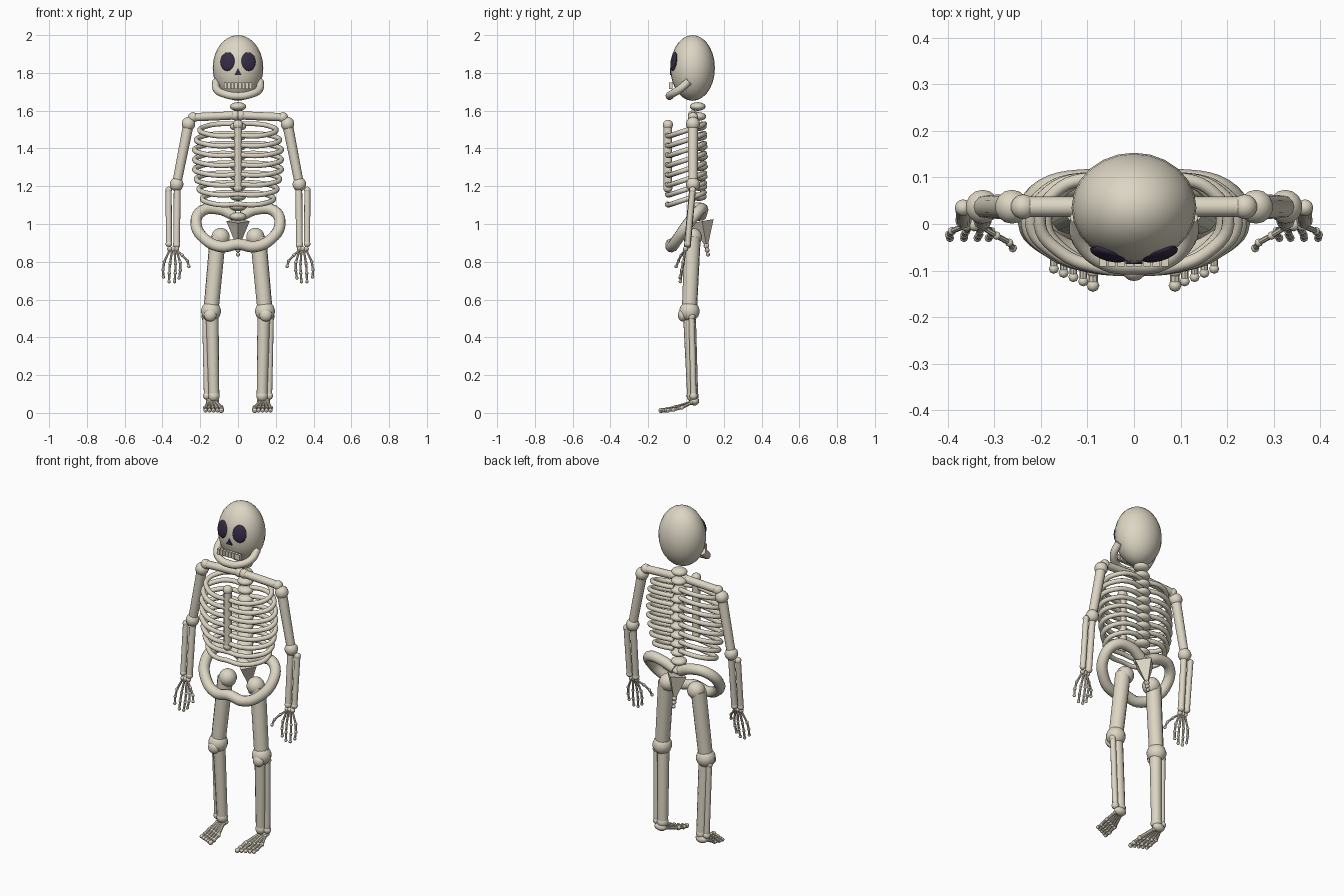
import bpy, bmesh, math
from mathutils import Vector, Matrix

if "Cube" in bpy.data.objects:
    bpy.data.objects.remove(bpy.data.objects["Cube"])


def material(name, col):
    m = bpy.data.materials.new(name)
    m.diffuse_color = (*col, 1)
    m.use_nodes = True
    m.node_tree.nodes["Principled BSDF"].inputs["Base Color"].default_value = m.diffuse_color
    return m


BONE = material("bone", (0.72, 0.67, 0.55))
DARK = material("dark_socket", (0.035, 0.025, 0.06))


def ball(bm, c, r, rot=None, seg=14):
    r = r if isinstance(r, tuple) else (r, r, r)
    m = Matrix.Translation(c) @ (rot or Matrix()) @ Matrix.Diagonal((*r, 1))
    bmesh.ops.create_uvsphere(bm, u_segments=seg, v_segments=max(8, seg // 2 + 2), radius=1, matrix=m)


def rod(bm, a, b, r1, r2=None, seg=12):
    a, b = Vector(a), Vector(b)
    q = (b - a).to_track_quat('Z', 'Y').to_matrix().to_4x4()
    bmesh.ops.create_cone(bm, cap_ends=True, segments=seg, radius1=r1, radius2=r1 if r2 is None else r2,
                          depth=(b - a).length, matrix=Matrix.Translation((a + b) / 2) @ q)


def bone(bm, a, b, r, knob):
    rod(bm, a, b, r)
    ball(bm, a, knob)
    ball(bm, b, knob)


def chain(bm, pts, r, knob):
    for a, b in zip(pts, pts[1:]):
        rod(bm, a, b, r, seg=8)
    for p in pts:
        ball(bm, p, knob, seg=8)


def finish(bm, name, mat=BONE):
    me = bpy.data.meshes.new(name)
    bm.to_mesh(me)
    bm.free()
    ob = bpy.data.objects.new(name, me)
    bpy.context.collection.objects.link(ob)
    smooth(ob, mat)


def smooth(ob, mat):
    ob.data.materials.clear()
    ob.data.materials.append(mat)
    bpy.ops.object.select_all(action='DESELECT')
    ob.select_set(True)
    bpy.context.view_layer.objects.active = ob
    bpy.ops.object.shade_smooth_by_angle(angle=math.radians(40))


def loop_tube(name, half, r, res=5):
    """Smooth tube through half and its mirror image; half ends on x = 0."""
    pts = half + [(-x, y, z) for x, y, z in reversed(half[:-1])]
    cu = bpy.data.curves.new(name, 'CURVE')
    cu.dimensions = '3D'
    cu.bevel_depth, cu.bevel_resolution, cu.resolution_u = r, 3, res
    cu.use_fill_caps = True
    sp = cu.splines.new('BEZIER')
    sp.bezier_points.add(len(pts) - 1)
    for bp, p in zip(sp.bezier_points, pts):
        bp.co = p
        bp.handle_left_type = bp.handle_right_type = 'AUTO'
    ob = bpy.data.objects.new(name, cu)
    bpy.context.collection.objects.link(ob)
    bpy.ops.object.select_all(action='DESELECT')
    ob.select_set(True)
    bpy.context.view_layer.objects.active = ob
    bpy.ops.object.convert(target='MESH')
    smooth(bpy.context.object, BONE)


# skull
bm = bmesh.new()
ball(bm, (0, 0.035, 1.826), (0.134, 0.118, 0.174), seg=24)
finish(bm, "skull")

# eye sockets and nose hole
bm = bmesh.new()
for s in (-1, 1):
    rot = Matrix.Rotation(s * 0.28, 4, 'Z') @ Matrix.Rotation(-0.15, 4, 'X')
    ball(bm, (s * 0.055, -0.064, 1.86), (0.041, 0.014, 0.05), rot, 16)
finish(bm, "eye_sockets", DARK)
bm = bmesh.new()
nose = [bm.verts.new((x, y, z)) for y in (-0.086, -0.06) for x, z in ((-0.018, 1.79), (0.018, 1.79), (0, 1.825))]
bmesh.ops.convex_hull(bm, input=nose)
finish(bm, "nose_hole", DARK)

# jaw and teeth
loop_tube("jaw", [(0.117, 0.015, 1.755), (0.112, -0.035, 1.712), (0.06, -0.08, 1.685), (0, -0.087, 1.677)], 0.021)
bm = bmesh.new()
for i in range(8):
    m = Matrix.Translation(((i - 3.5) * 0.019, -0.081, 1.732)) @ Matrix.Diagonal((0.016, 0.02, 0.032, 1))
    bmesh.ops.create_cube(bm, size=1, matrix=m)
finish(bm, "teeth")

# spine, sacrum and tailbone
bm = bmesh.new()
for i in range(12):
    ball(bm, (0, 0.062 + 0.012 * math.sin(i / 11 * math.pi), 1.622 - 0.053 * i), (0.045, 0.042, 0.023))
finish(bm, "vertebrae")
bm = bmesh.new()
rod(bm, (0, 0.085, 1.015), (0, 0.11, 0.875), 0.062, 0.004, 4)
finish(bm, "sacrum")
bm = bmesh.new()
for i in range(3):
    ball(bm, (0, 0.108 + 0.004 * i, 0.885 - 0.023 * i), 0.015 - 0.002 * i, seg=8)
finish(bm, "tailbone")

# ribs and breastbone
WIDTH = (0.88, 0.96, 1, 1, 1, 0.96, 0.9, 0.82)
for i, w in enumerate(WIDTH):
    z = 1.47 - 0.052 * i
    loop_tube("rib_%d" % (i + 1), [
        (0.02, 0.085, z + 0.06), (0.11 * w, 0.097, z + 0.06), (0.19 * w, 0.07, z + 0.048),
        (0.23 * w, 0.0, z + 0.025), (0.18 * w, -0.06, z + 0.005), (0.09 * w, -0.092, z - 0.005),
        (0, -0.098, z)], 0.0135)
bm = bmesh.new()
rod(bm, (0, -0.096, 1.53), (0, -0.096, 1.19), 0.022)
ball(bm, (0, -0.096, 1.525), 0.027)
ball(bm, (0, -0.096, 1.19), 0.024)
finish(bm, "breastbone")

# pelvis
loop_tube("pelvis", [(0.02, 0.08, 1.045), (0.1, 0.088, 1.078), (0.19, 0.068, 1.07), (0.222, 0.01, 1.0),
                     (0.175, -0.045, 0.92), (0.09, -0.075, 0.88), (0, -0.08, 0.893)], 0.03)

for s, side in ((-1, "right"), (1, "left")):
    def P(x, y, z):
        return (s * x, y, z)

    # collar bone and shoulder
    bm = bmesh.new()
    bone(bm, P(0.015, 0.037, 1.575), P(0.238, 0.037, 1.565), 0.022, 0.027)
    finish(bm, side + "_collar_bone")

    # upper arm
    bm = bmesh.new()
    rod(bm, P(0.262, 0.037, 1.53), P(0.325, 0.037, 1.21), 0.028, 0.024)
    ball(bm, P(0.262, 0.037, 1.53), 0.037)
    ball(bm, P(0.325, 0.037, 1.21), 0.037)
    finish(bm, side + "_upper_arm")

    # forearm
    bm = bmesh.new()
    bone(bm, P(0.322, 0.035, 1.19), P(0.325, 0.008, 0.89), 0.018, 0.02)
    bone(bm, P(0.367, 0.035, 1.18), P(0.366, 0.008, 0.895), 0.016, 0.018)
    finish(bm, side + "_forearm")

    # hand
    bm = bmesh.new()
    for k in range(3):
        ball(bm, P(0.325 + 0.018 * k, -0.002, 0.868), 0.014, seg=8)
    for x, z in ((0.312, 0.715), (0.336, 0.695), (0.365, 0.695), (0.395, 0.72)):
        root = Vector(P(0.343 + (x - 0.352) * 0.4, -0.003, 0.865))
        tip = Vector(P(x, -0.03, z))
        pts = [root.lerp(tip, t) + Vector((s * (x - 0.352) * 0.35 * math.sin(t * math.pi), 0, 0))
               for t in (0, 0.45, 0.74, 1)]
        chain(bm, pts, 0.006, 0.009)
    chain(bm, [P(0.328, -0.005, 0.862), P(0.295, -0.025, 0.835), P(0.268, -0.04, 0.805), P(0.26, -0.052, 0.775)],
          0.006, 0.009)
    finish(bm, side + "_hand")

    # thigh with hip ball
    bm = bmesh.new()
    ball(bm, P(0.092, 0.035, 0.93), 0.05)
    rod(bm, P(0.107, 0.035, 0.93), P(0.143, 0.018, 0.54), 0.043, 0.04)
    ball(bm, P(0.143, 0.018, 0.538), 0.054)
    finish(bm, side + "_thigh")
    bm = bmesh.new()
    ball(bm, P(0.147, -0.018, 0.518), (0.034, 0.025, 0.034))
    finish(bm, side + "_kneecap")

    # shin
    bm = bmesh.new()
    rod(bm, P(0.137, 0.018, 0.53), P(0.128, 0.035, 0.095), 0.034, 0.029)
    ball(bm, P(0.128, 0.035, 0.09), 0.032)
    rod(bm, P(0.174, 0.03, 0.51), P(0.165, 0.04, 0.09), 0.016)
    ball(bm, P(0.174, 0.03, 0.51), 0.02)
    ball(bm, P(0.165, 0.04, 0.09), 0.021)
    finish(bm, side + "_shin")

    # foot with five toes
    bm = bmesh.new()
    ball(bm, P(0.135, 0.045, 0.063), (0.037, 0.025, 0.024))
    for k in range(5):
        x, r = 0.088 + 0.021 * k, 0.012 if k == 0 else 0.0095
        front = -0.132 + 0.009 * k
        chain(bm, [P(0.118 + 0.01 * k, 0.03, 0.055), P(x + 0.002, front + 0.075, 0.028),
                   P(x, front + 0.03, 0.017), P(x, front, 0.013)], r * 0.85, r * 1.15)
    finish(bm, side + "_foot")
